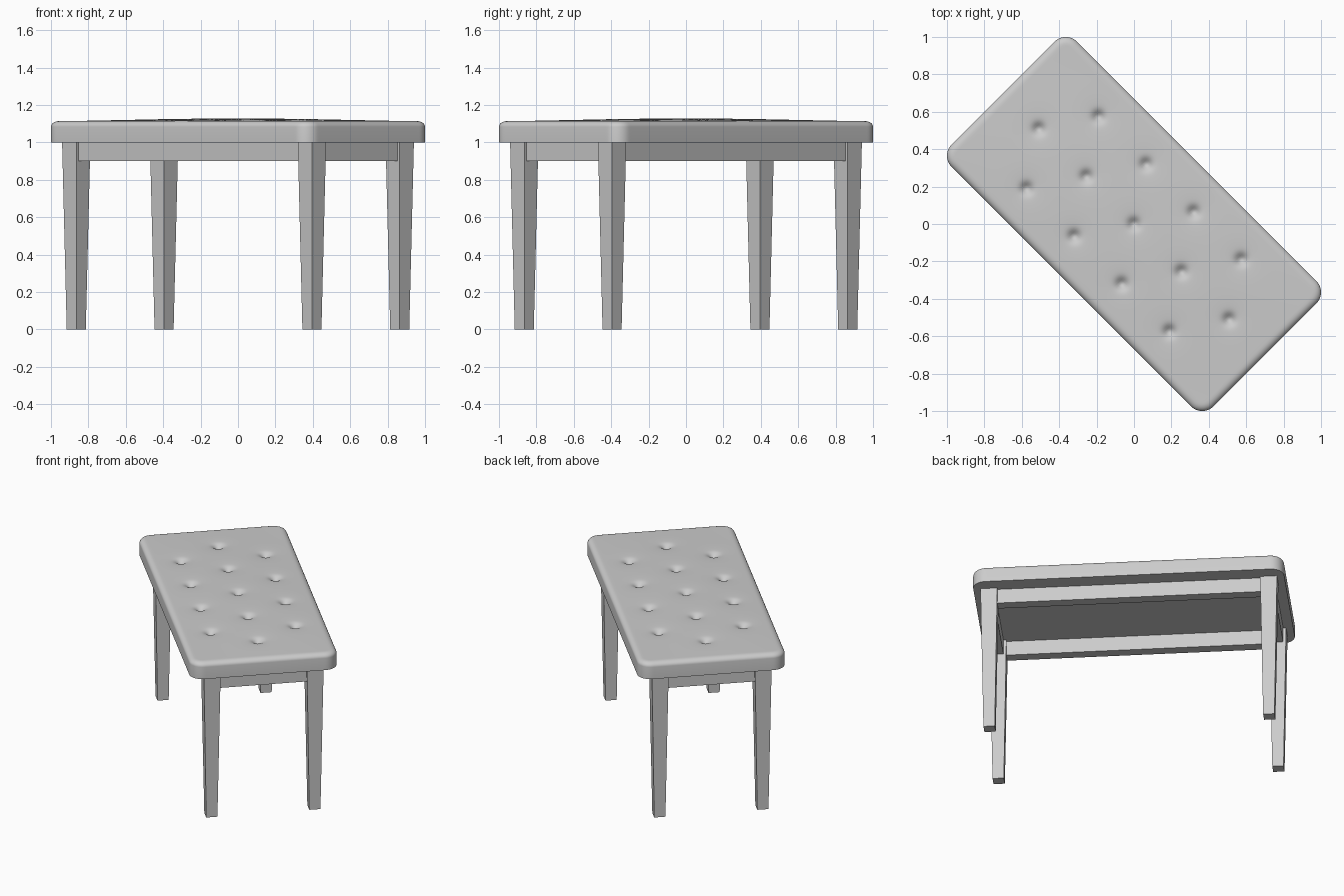
import bpy, bmesh, math

if "Cube" in bpy.data.objects:
    bpy.data.objects.remove(bpy.data.objects["Cube"])

L, W, R = 0.99, 0.474, 0.085      # seat half length, half width, corner radius
A, B = 0.891, 0.332               # leg centre offsets
TURN = -math.pi / 4               # bench is turned 45 degrees in plan


def add_object(name, bm):
    bmesh.ops.recalc_face_normals(bm, faces=bm.faces)
    mesh = bpy.data.meshes.new(name)
    bm.to_mesh(mesh)
    bm.free()
    ob = bpy.data.objects.new(name, mesh)
    bpy.context.collection.objects.link(ob)
    ob.rotation_euler.z = TURN
    return ob


def tapered_box(name, cx, cy, z0, z1, bottom, top):
    bm = bmesh.new()
    bmesh.ops.create_cube(bm, size=1)
    for v in bm.verts:
        sx, sy = top if v.co.z > 0 else bottom
        v.co = (cx + v.co.x * sx, cy + v.co.y * sy, z1 if v.co.z > 0 else z0)
    return add_object(name, bm)


# Cushion: a grid bent into a rounded rectangle, domed, with tufted dimples
buttons = [(0.36 * i, 0) for i in range(-2, 3)]
buttons += [(0.18 * i, s * 0.272) for i in (-3, -1, 1, 3) for s in (-1, 1)]


def axis_points(half):
    core = half - R
    n = round(2 * core / 0.012)
    mid = [-core + 2 * core * i / n for i in range(n + 1)]
    rim = [core + R * math.sin(math.pi / 2 * i / 10) for i in range(1, 11)]
    return [-x for x in reversed(rim)] + mid + rim


def cushion_point(x, y):
    a, b = abs(x) - (L - R), abs(y) - (W - R)
    m = max(a, b)
    if a > 0 and b > 0:
        k = m / math.hypot(a, b)
        x = math.copysign(L - R + a * k, x)
        y = math.copysign(W - R + b * k, y)
    t = min((R - m) / 0.04, 1)
    z = 1.083 + 0.03 * math.sqrt(max(0, 1 - (1 - t) ** 2))
    z += 0.015 * (1 - (x / L) ** 2) * (1 - (y / W) ** 2)
    for bx, by in buttons:
        d2 = (x - bx) ** 2 + (y - by) ** 2
        z -= 0.028 * math.exp(-d2 / 0.03 ** 2) + 0.005 * math.exp(-d2 / 0.08 ** 2)
    return x, y, z


bm = bmesh.new()
rows = [[bm.verts.new(cushion_point(x, y)) for x in axis_points(L)] for y in axis_points(W)]
for r0, r1 in zip(rows, rows[1:]):
    for i in range(len(r0) - 1):
        bm.faces.new((r0[i], r0[i + 1], r1[i + 1], r1[i]))
rim = [e for e in bm.edges if e.is_boundary]
new = bmesh.ops.extrude_edge_only(bm, edges=rim)["geom"]
for v in new:
    if isinstance(v, bmesh.types.BMVert):
        v.co.z = 1.0
bmesh.ops.holes_fill(bm, edges=[e for e in new if isinstance(e, bmesh.types.BMEdge)], sides=0)
seat = add_object("seat_cushion", bm)
bpy.context.view_layer.objects.active = seat
seat.select_set(True)
bpy.ops.object.shade_smooth_by_angle(angle=math.radians(50))

# Tapered legs
for sx, end in ((-1, "left"), (1, "right")):
    for sy, side in ((-1, "front"), (1, "back")):
        tapered_box(f"{side}_{end}_leg", sx * A, sy * B, 0, 1.0, (0.072, 0.072), (0.107, 0.107))

# Apron rails between the legs
T = 0.07
for s, side, end in ((-1, "front", "left"), (1, "back", "right")):
    long_size, short_size = (2 * A - 0.09, T), (T, 2 * B - 0.09)
    tapered_box(f"{side}_apron", 0, s * B, 0.9, 1.0, long_size, long_size)
    tapered_box(f"{end}_apron", s * A, 0, 0.9, 1.0, short_size, short_size)
